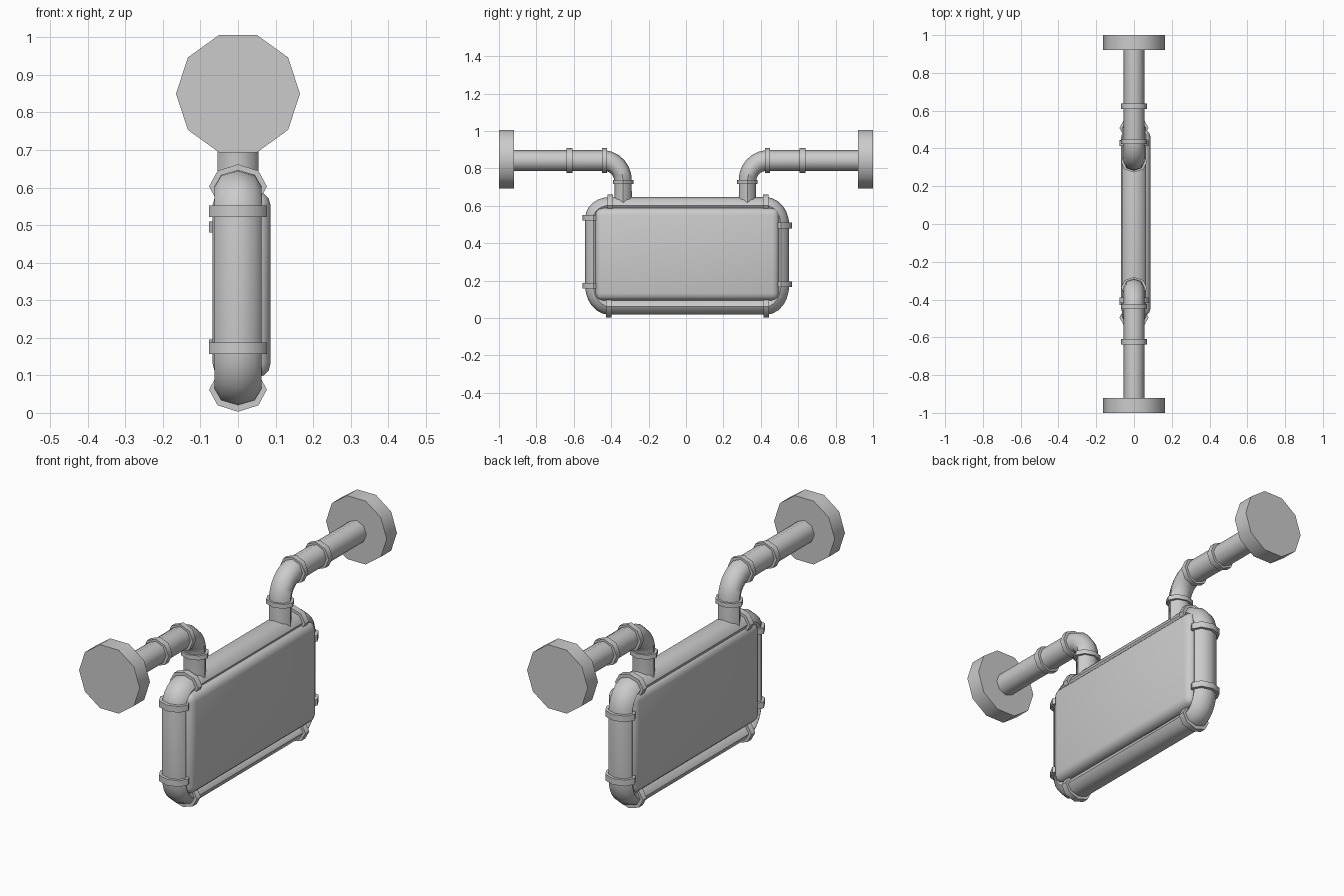
import bpy, bmesh, math
from mathutils import Vector

if "Cube" in bpy.data.objects:
    bpy.data.objects.remove(bpy.data.objects["Cube"])

SIDES = 8


def finish(name, bm, angle):
    bmesh.ops.recalc_face_normals(bm, faces=bm.faces[:])
    me = bpy.data.meshes.new(name)
    bm.to_mesh(me)
    bm.free()
    ob = bpy.data.objects.new(name, me)
    bpy.context.collection.objects.link(ob)
    bpy.ops.object.select_all(action='DESELECT')
    ob.select_set(True)
    bpy.context.view_layer.objects.active = ob
    bpy.ops.object.shade_smooth_by_angle(angle=math.radians(angle))
    return ob


def sweep(name, path, rx, radii, closed=False, sides=SIDES, angle=50):
    """Sweep an oval section along a path of (y, z) points."""
    bm = bmesh.new()
    pts = [Vector(p) for p in path]
    n = len(pts)
    rings = []
    for i, p in enumerate(pts):
        a = pts[(i - 1) % n] if closed or i > 0 else p
        b = pts[(i + 1) % n] if closed or i < n - 1 else p
        t = ((p - a).normalized() + (b - p).normalized()).normalized()
        r = radii[i] if isinstance(radii, (list, tuple)) else radii
        ring = []
        for k in range(sides):
            c = 2 * math.pi * k / sides
            s = r * math.sin(c)
            ring.append(bm.verts.new((rx * math.cos(c), p.x - t.y * s, p.y + t.x * s)))
        rings.append(ring)
    for i in range(n if closed else n - 1):
        a, b = rings[i], rings[(i + 1) % n]
        for k in range(sides):
            j = (k + 1) % sides
            bm.faces.new((a[k], a[j], b[j], b[k]))
    if not closed:
        bm.faces.new(rings[0])
        bm.faces.new(rings[-1])
    return finish(name, bm, angle)


def arc(cy, cz, ry, rz, a0, a1, steps=6):
    return [(cy + ry * math.cos(math.radians(a0 + (a1 - a0) * i / steps)),
             cz + rz * math.sin(math.radians(a0 + (a1 - a0) * i / steps)))
            for i in range(steps + 1)]


def collar(name, y, z, along_y, rx, r, w=0.03):
    dy, dz = (w / 2, 0) if along_y else (0, w / 2)
    sweep(name, [(y - dy, z - dz), (y + dy, z + dz)], rx, r)


# closed frame pipe: straight runs joined by rounded elbows
L, R, B, T = -0.495, 0.508, 0.062, 0.603
frame = (arc(R - 0.083, T - 0.106, 0.083, 0.106, 0, 90)
         + arc(L + 0.087, T - 0.068, 0.087, 0.068, 90, 180)
         + arc(L + 0.085, B + 0.11, 0.085, 0.11, 180, 270)
         + arc(R - 0.08, B + 0.115, 0.08, 0.115, 270, 360))
sweep("frame_pipe", frame, 0.063, 0.044, closed=True)

# collars on the frame
for i, (y, z, along) in enumerate([
        (-0.404, T, True), (0.427, T, True), (-0.414, B, True), (0.43, B, True),
        (L, 0.537, False), (L, 0.172, False), (R, 0.495, False), (R, 0.18, False)]):
    collar(f"frame_collar_{i + 1}", y, z, along, 0.077, 0.059)

# sign panel with softened edges
bm = bmesh.new()
bmesh.ops.create_cube(bm, size=1)
for v in bm.verts:
    v.co = Vector((0.0095 + v.co.x * 0.155, 0.0065 + v.co.y * 0.985, 0.342 + v.co.z * 0.495))
bmesh.ops.bevel(bm, geom=bm.edges[:], offset=0.038, segments=3, profile=0.5, affect='EDGES')
finish("panel", bm, 35)

# hanger pipes, collars and wall flanges on both sides
H = 0.842
for side, s, y in (("left", -1, 0.336), ("right", 1, 0.328)):
    bend = arc(y + 0.105, H - 0.11, 0.105, 0.11, 90, 180)
    path = [(0.93, H)] + bend + [(y, 0.61)]
    m = len(bend) - 1
    radii = [0.056] + [0.056 - 0.01 * i / m for i in range(m + 1)] + [0.046]
    sweep(f"{side}_hanger_pipe", [(s * a, b) for a, b in path], 0.055, radii)
    collar(f"{side}_outer_collar", s * 0.623, H, True, 0.069, 0.066)
    collar(f"{side}_inner_collar", s * 0.436, H, True, 0.069, 0.066, 0.026)
    collar(f"{side}_lower_collar", s * y, 0.727, False, 0.069, 0.055, 0.022)
    sweep(f"{side}_wall_flange", [(s * 0.92, 0.85), (s * 1.0, 0.85)],
          0.165, 0.164, sides=10, angle=40)
